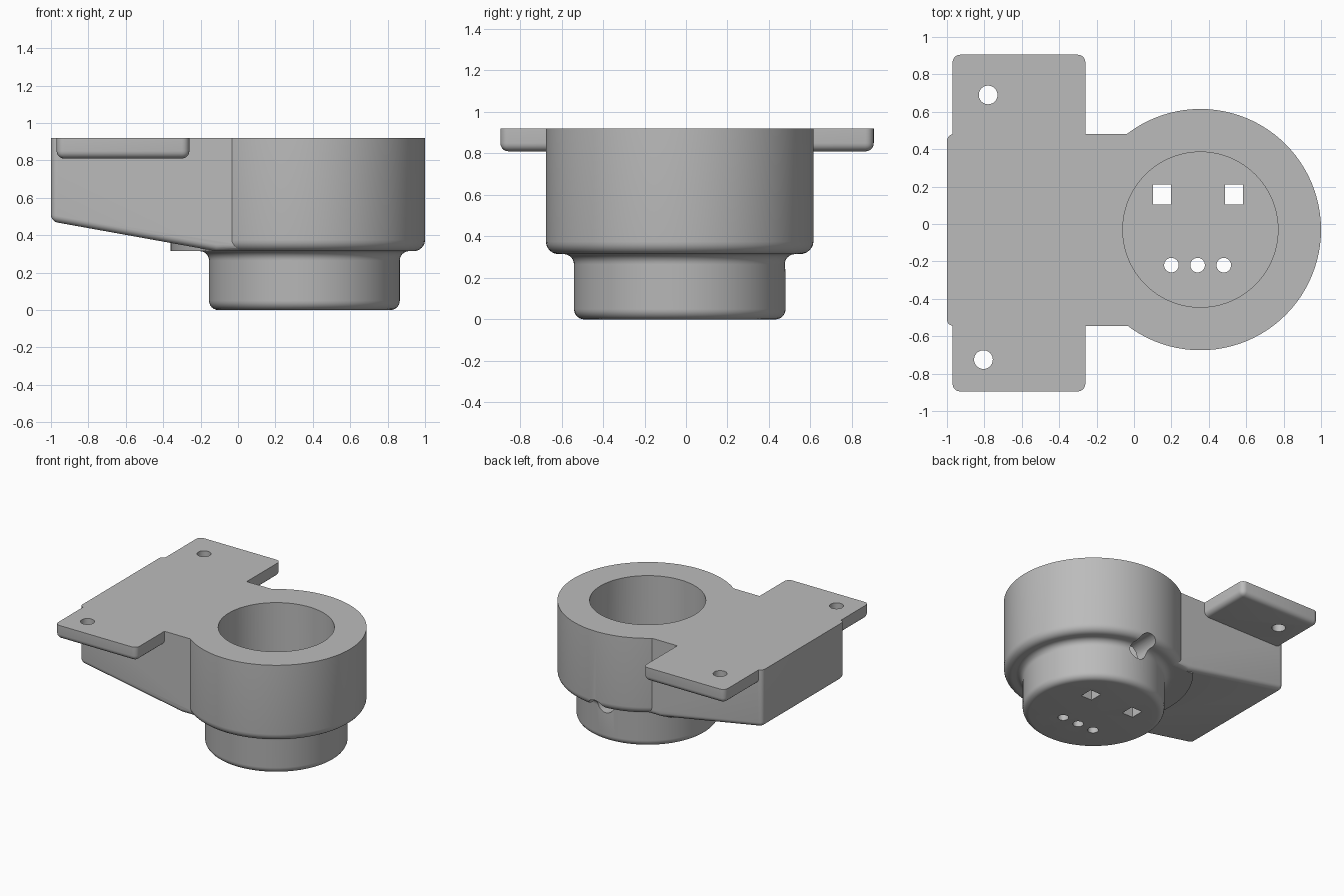
import bpy, bmesh, math
from mathutils import Matrix, Vector

if "Cube" in bpy.data.objects:
    bpy.data.objects.remove(bpy.data.objects["Cube"], do_unlink=True)

TOP, STEP = 0.92, 0.315
CX, CY = 0.355, -0.03

grey = bpy.data.materials.new("plain grey")
grey.use_nodes = True
grey.diffuse_color = (0.5, 0.5, 0.5, 1)
grey.node_tree.nodes["Principled BSDF"].inputs["Base Color"].default_value = (0.5, 0.5, 0.5, 1)


def finish(bm, name):
    bmesh.ops.recalc_face_normals(bm, faces=bm.faces[:])
    me = bpy.data.meshes.new(name)
    bm.to_mesh(me)
    bm.free()
    me.materials.append(grey)
    ob = bpy.data.objects.new(name, me)
    bpy.context.collection.objects.link(ob)
    return ob


def box(name, lo, hi):
    bm = bmesh.new()
    bmesh.ops.create_cube(bm, size=1)
    lo, hi = Vector(lo), Vector(hi)
    for v in bm.verts:
        v.co = (lo + hi) / 2 + v.co * (hi - lo)
    return finish(bm, name)


def cylinder(name, x, y, r, z0, z1, segments=32):
    bm = bmesh.new()
    bmesh.ops.create_cone(bm, cap_ends=True, segments=segments, radius1=r, radius2=r,
                          depth=z1 - z0, matrix=Matrix.Translation((x, y, (z0 + z1) / 2)))
    return finish(bm, name)


def arc(cx, cz, r, a0, a1, n=6):
    angles = [math.radians(a0 + (a1 - a0) * i / n) for i in range(n + 1)]
    return [(cx + r * math.cos(a), cz + r * math.sin(a)) for a in angles]


def lathe(name, profile, steps=96):
    bm = bmesh.new()
    verts = [bm.verts.new((CX + r, CY, z)) for r, z in profile]
    edges = [bm.edges.new(pair) for pair in zip(verts, verts[1:])]
    bmesh.ops.spin(bm, geom=verts + edges, cent=(CX, CY, 0), axis=(0, 0, 1),
                   angle=math.tau, steps=steps)
    bmesh.ops.remove_doubles(bm, verts=bm.verts[:], dist=0.0005)
    return finish(bm, name)


def combine(target, other, operation):
    mod = target.modifiers.new(operation, 'BOOLEAN')
    mod.operation, mod.object, mod.solver = operation, other, 'EXACT'
    bpy.context.view_layer.objects.active = target
    bpy.ops.object.modifier_apply(modifier=mod.name)
    bpy.data.objects.remove(other, do_unlink=True)


# Stepped round housing with rounded rims and a cove under the step
profile = [(0, 0)] + arc(0.46, 0.05, 0.05, -90, 0)
profile += arc(0.56, STEP - 0.05, 0.05, 180, 90)
profile += arc(0.585, STEP + 0.06, 0.06, -90, 0) + [(0.645, TOP), (0, TOP)]
housing = lathe("housing", profile)

# Sloped arm, rounded along its lower and end edges
bm = bmesh.new()
side = [(-1, TOP), (-1, 0.474), (-0.117, STEP), (0.1, STEP), (0.1, TOP)]
face = bm.faces.new([bm.verts.new((x, -0.545, z)) for x, z in side])
ext = bmesh.ops.extrude_face_region(bm, geom=[face])
bmesh.ops.translate(bm, vec=(0, 1.025, 0),
                    verts=[g for g in ext["geom"] if isinstance(g, bmesh.types.BMVert)])
rounded = [e for e in bm.edges
           if not all(v.co.z > TOP - 0.01 for v in e.verts)
           and not all(v.co.x > 0.09 for v in e.verts)
           and not all(abs(v.co.x + 0.117) < 0.01 for v in e.verts)]
bmesh.ops.bevel(bm, geom=rounded, offset=0.035, segments=5, profile=0.5, affect='EDGES')
arm = finish(bm, "arm")

# Mounting plate with rounded corners and lower edge
bm = bmesh.new()
bmesh.ops.create_cube(bm, size=1)
for v in bm.verts:
    v.co = Vector((-0.615, 0.005, 0.865)) + v.co * Vector((0.71, 1.8, 0.11))
rounded = [e for e in bm.edges if not all(v.co.z > TOP - 0.01 for v in e.verts)]
bmesh.ops.bevel(bm, geom=rounded, offset=0.04, segments=5, profile=0.5, affect='EDGES')
plate = finish(bm, "mounting_plate")

# Thin crescent ledge under the arm
ledge = cylinder("ledge", CX, CY, 0.715, STEP, 0.42, 96)
combine(ledge, box("ledge_limit", (-0.5, -0.51, 0.2), (0.05, 0.445, 0.6)), 'INTERSECT')

for part in (arm, plate, ledge):
    combine(housing, part, 'UNION')

# Main bore and the two screw holes
cutters = [cylinder("bore", CX, CY, 0.415, 0.1, 1.1, 96),
           cylinder("screw_hole_back", -0.78, 0.69, 0.05, 0.7, 1.1),
           cylinder("screw_hole_front", -0.805, -0.725, 0.05, 0.7, 1.1)]

# Openings in the floor
for x in (0.15, 0.535):
    cutters.append(box("square_opening", (x - 0.048, 0.105, -0.1), (x + 0.048, 0.21, 0.2)))
for x in (0.2, 0.34, 0.48):
    cutters.append(cylinder("round_opening", x, -0.22, 0.039, -0.1, 0.2))

# Cable passage through the back wall
bm = bmesh.new()
bmesh.ops.create_cone(bm, cap_ends=True, segments=32, radius1=0.075, radius2=0.075, depth=0.6,
                      matrix=Matrix.Translation((0.365, 0.55, 0.3)) @ Matrix.Rotation(math.pi / 2, 4, 'X'))
cutters.append(finish(bm, "cable_passage"))

for cutter in cutters:
    combine(housing, cutter, 'DIFFERENCE')

# Smooth curved faces, keep hard edges
bpy.ops.object.select_all(action='DESELECT')
housing.select_set(True)
bpy.context.view_layer.objects.active = housing
bpy.ops.object.shade_smooth_by_angle(angle=math.radians(30))
housing.name = "mounting_bracket"
